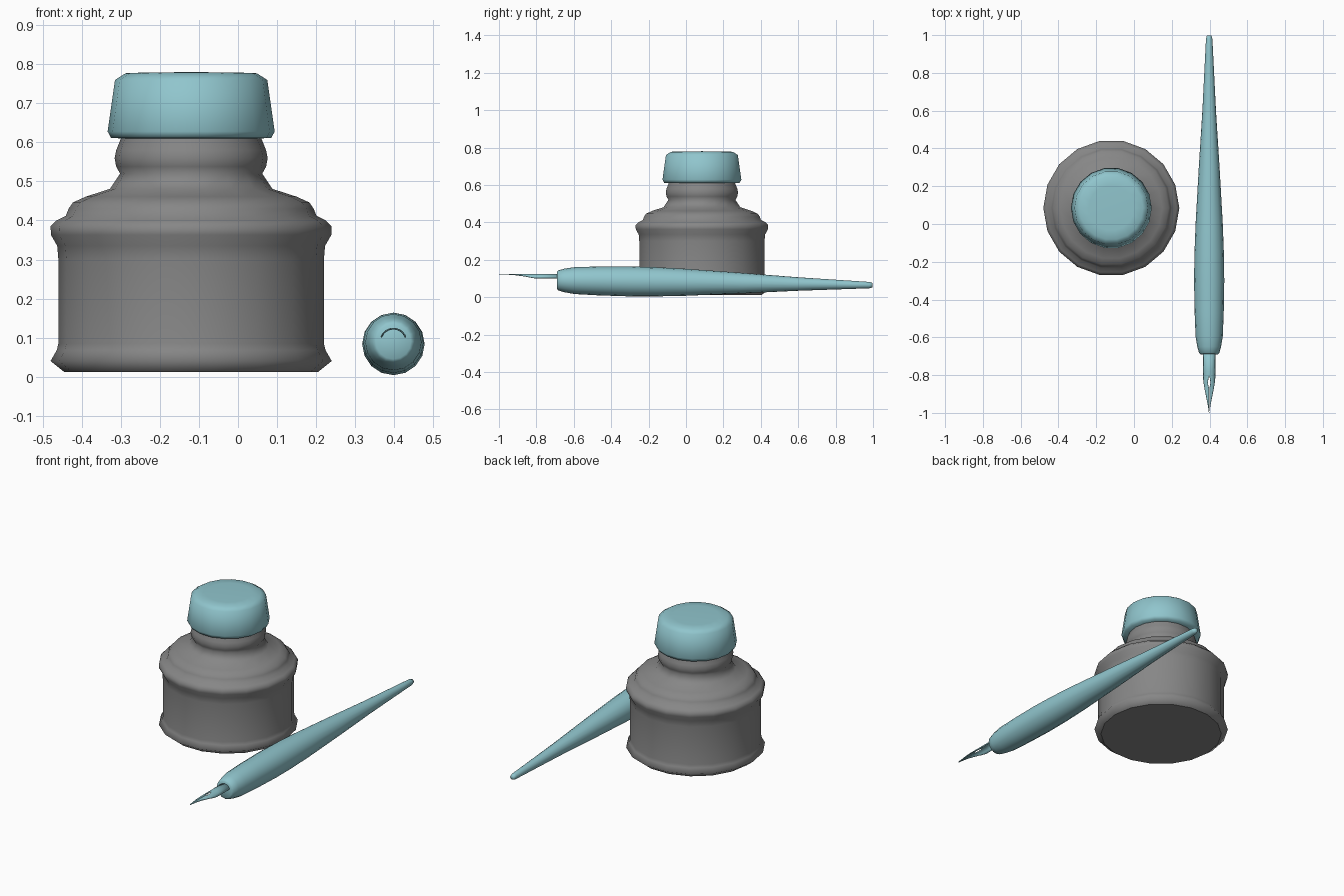
import bpy, bmesh, math
from mathutils import Matrix, Vector

cube = bpy.data.objects.get("Cube")
if cube:
    bpy.data.objects.remove(cube)


def material(name, rgb):
    m = bpy.data.materials.new(name)
    m.use_nodes = True
    m.diffuse_color = (*rgb, 1)
    bsdf = next(n for n in m.node_tree.nodes if n.type == 'BSDF_PRINCIPLED')
    bsdf.inputs["Base Color"].default_value = (*rgb, 1)
    return m


GRAY = material("bottle gray", (0.24, 0.24, 0.24))
TEAL = material("soft teal", (0.28, 0.56, 0.61))


def finish(name, bm, mat):
    bmesh.ops.recalc_face_normals(bm, faces=bm.faces)
    mesh = bpy.data.meshes.new(name)
    bm.to_mesh(mesh)
    bm.free()
    mesh.materials.append(mat)
    obj = bpy.data.objects.new(name, mesh)
    bpy.context.collection.objects.link(obj)
    return obj


def lathe(name, profile, sides, matrix, mat, flat_base=False):
    """Revolve (radius, height) points round z, then place with matrix."""
    bm = bmesh.new()
    verts = [bm.verts.new((r, 0, z)) for r, z in profile]
    edges = [bm.edges.new(pair) for pair in zip(verts, verts[1:])]
    bmesh.ops.spin(bm, geom=verts + edges, cent=(0, 0, 0), axis=(0, 0, 1),
                   angle=math.tau, steps=sides)
    bmesh.ops.remove_doubles(bm, verts=bm.verts, dist=0.0002)
    base = min(z for r, z in profile)
    for f in bm.faces:
        f.smooth = True
        if flat_base and all(v.co.z < base + 0.001 for v in f.verts):
            f.smooth = False
            for e in f.edges:
                e.smooth = len([g for g in e.link_faces
                                if g.calc_center_median().z > base + 0.001]) == 0
    bm.transform(matrix)
    return finish(name, bm, mat)


# Ink bottle: foot, straight wall, shoulder ridge, stepped shoulder, neck
at_bottle = Matrix.Translation((-0.12, 0.085, 0))
lathe("ink_bottle", [
    (0, .012), (.325, .012), (.36, .04), (.344, .068), (.34, .085),
    (.34, .30), (.343, .335), (.359, .363), (.36, .385), (.345, .40),
    (.321, .412), (.314, .43), (.303, .446), (.27, .461), (.208, .481),
    (.182, .52), (.192, .538), (.196, .56), (.192, .58), (.18, .61),
    (.175, .64)], 18, at_bottle, GRAY, True)

# Stopper cap, tapering upward
lathe("bottle_cap", [
    (.16, .61), (.205, .611), (.214, .628), (.195, .76), (.168, .777),
    (.12, .779), (0, .78)], 18, at_bottle, TEAL)

# Pen holder: round profile lying along y, tipping down toward its tail
start, end = Vector((.398, -.69, .09)), Vector((.398, .998, .064))
axis = end - start
at_pen = Matrix.Translation(start) @ axis.to_track_quat('Z', 'Y').to_matrix().to_4x4()
lathe("pen_holder", [
    (0, .004), (.045, 0), (.054, .008), (.063, .04), (.072, .095),
    (.077, .22), (.08, .39), (.078, .53), (.072, .69), (.055, .99),
    (.036, 1.29), (.021, 1.59), (.017, 1.67), (.012, axis.length),
    (0, axis.length)], 16, at_pen, TEAL)

# Nib: two curved halves meeting on the centre line, parted by vent and slit
# Rows are (y, half width, half gap)
rows = [(-.66, .033, 0), (-.78, .033, 0), (-.805, .033, 0),
        (-.82, .032, .005), (-.84, .03, .008), (-.857, .027, .005),
        (-.87, .025, .001), (-.92, .015, .001), (-.96, .007, .0008),
        (-1, .0015, .0005)]
STEPS = 5
bm = bmesh.new()
for side in (-1, 1):
    grid = []
    for y, half, gap in rows:
        xs = [gap + (half - gap) * i / STEPS for i in range(STEPS + 1)]
        grid.append([bm.verts.new((.398 + side * x, y,
                     .09 + math.sqrt(.035 ** 2 - x * x))) for x in xs])
    for a, b in zip(grid, grid[1:]):
        for i in range(STEPS):
            bm.faces.new((a[i], a[i + 1], b[i + 1], b[i])).smooth = True
bmesh.ops.remove_doubles(bm, verts=bm.verts, dist=0.0002)
nib = finish("pen_nib", bm, TEAL)
if nib.data.polygons[0].normal.z < 0:
    nib.data.flip_normals()
shell = nib.modifiers.new("thickness", 'SOLIDIFY')
shell.thickness = 0.004
shell.offset = -1
